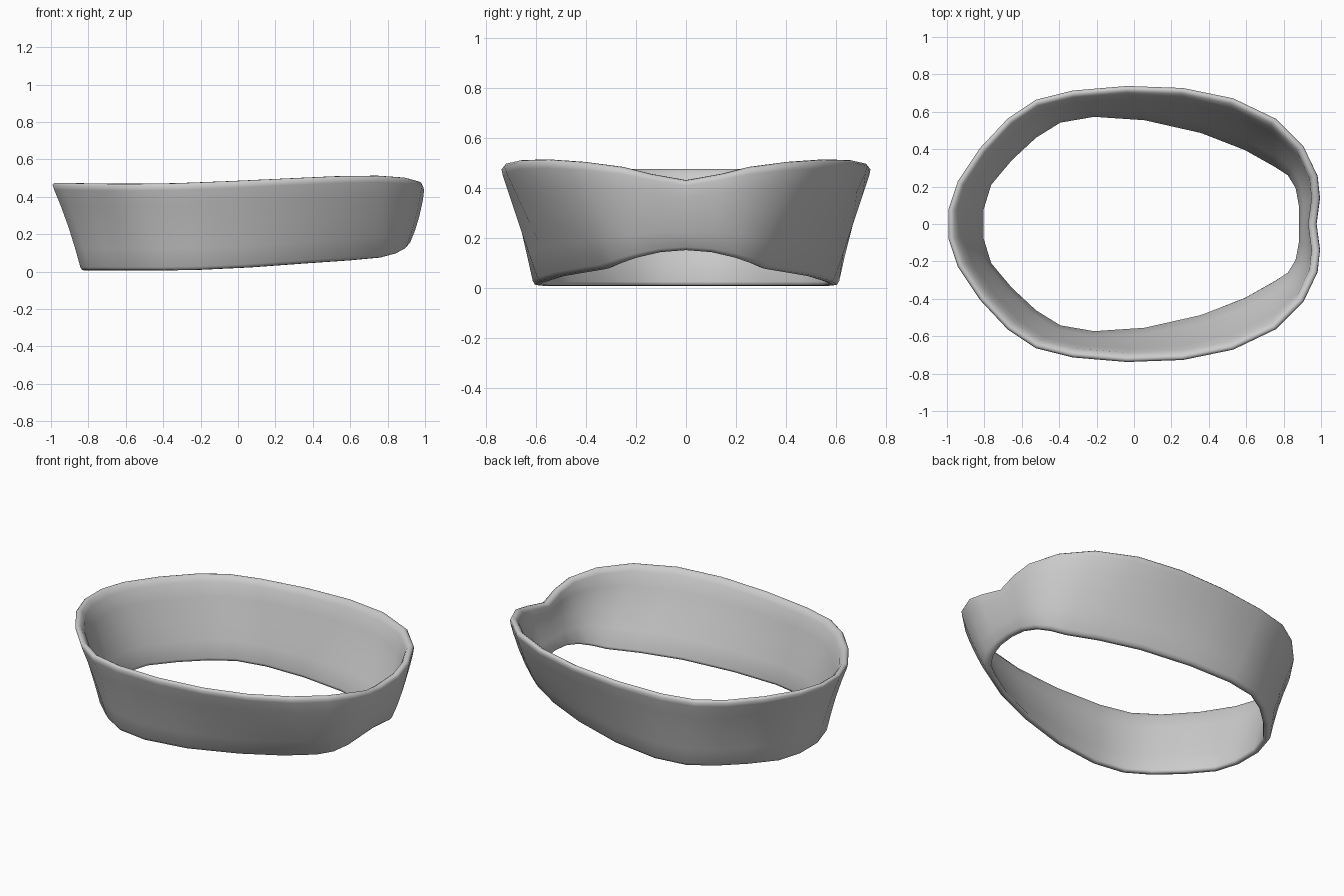
import bpy, bmesh
from mathutils import Vector

if "Cube" in bpy.data.objects:
    bpy.data.objects.remove(bpy.data.objects["Cube"])

# Half outlines (y >= 0), left to right: outer top rim and inner bottom rim
TOP = [(-1, .08, .475), (-.95, .23, .475), (-.83, .41, .472), (-.68, .57, .47),
       (-.53, .67, .47), (-.33, .72, .473), (-.04, .745, .484), (.26, .735, .498),
       (.53, .68, .51), (.76, .57, .513), (.91, .42, .503), (.985, .26, .483),
       (.997, .14, .455), (.977, 0, .43)]
BOTTOM = [(-.8, .08, .006), (-.76, .21, .006), (-.65, .34, .006), (-.52, .46, .006),
          (-.39, .54, .006), (-.21, .57, .009), (.06, .55, .022), (.36, .48, .044),
          (.59, .39, .06), (.75, .3, .075), (.82, .255, .095), (.86, .19, .12),
          (.877, .1, .142), (.88, 0, .15)]
WALL = 0.04

# Cross-section: (height fraction, inset from outer face, extra z)
SECTION = [(0, .02, 0), (0, .006, .003), (.03, 0, .004), (.25, 0, 0), (.5, 0, 0),
           (.75, 0, 0), (.92, 0, 0), (.98, .004, -.002), (1, .016, -.002),
           (1, .027, 0), (1, .04, -.008), (.93, .046, 0), (.75, WALL, 0),
           (.5, WALL, 0), (.25, WALL, 0), (.03, WALL, .004), (0, .034, .003)]


def full(half):
    pts = [Vector(p) for p in half]
    return pts + [Vector((p.x, -p.y, p.z)) for p in reversed(pts[:-1])]


def normals(loop):
    out = []
    for i, p in enumerate(loop):
        a = (p - loop[i - 1]).to_2d().normalized()
        b = (loop[(i + 1) % len(loop)] - p).to_2d().normalized()
        d = (a + b).normalized()
        out.append(Vector((-d.y, d.x, 0)))
    return out


top, bottom = full(TOP), full(BOTTOM)
bottom = [p + n * WALL for p, n in zip(bottom, normals(bottom))]

# Loft the wall section around the ring
bm = bmesh.new()
rings = []
for t, inset, dz in SECTION:
    loop = [b.lerp(a, t) for a, b in zip(top, bottom)]
    ring = []
    for p, n in zip(loop, normals(loop)):
        bow = 0.014 * p.x * 4 * t * (1 - t)
        ring.append(bm.verts.new(p + n * (bow - inset) + Vector((0, 0, dz))))
    rings.append(ring)
for j, ring in enumerate(rings):
    nxt = rings[(j + 1) % len(rings)]
    for i in range(len(ring)):
        k = (i + 1) % len(ring)
        bm.faces.new((ring[i], ring[k], nxt[k], nxt[i]))
bmesh.ops.recalc_face_normals(bm, faces=bm.faces)
for f in bm.faces:
    f.smooth = True

mesh = bpy.data.meshes.new("flared_band")
bm.to_mesh(mesh)
bm.free()
bpy.context.collection.objects.link(bpy.data.objects.new("flared_band", mesh))
